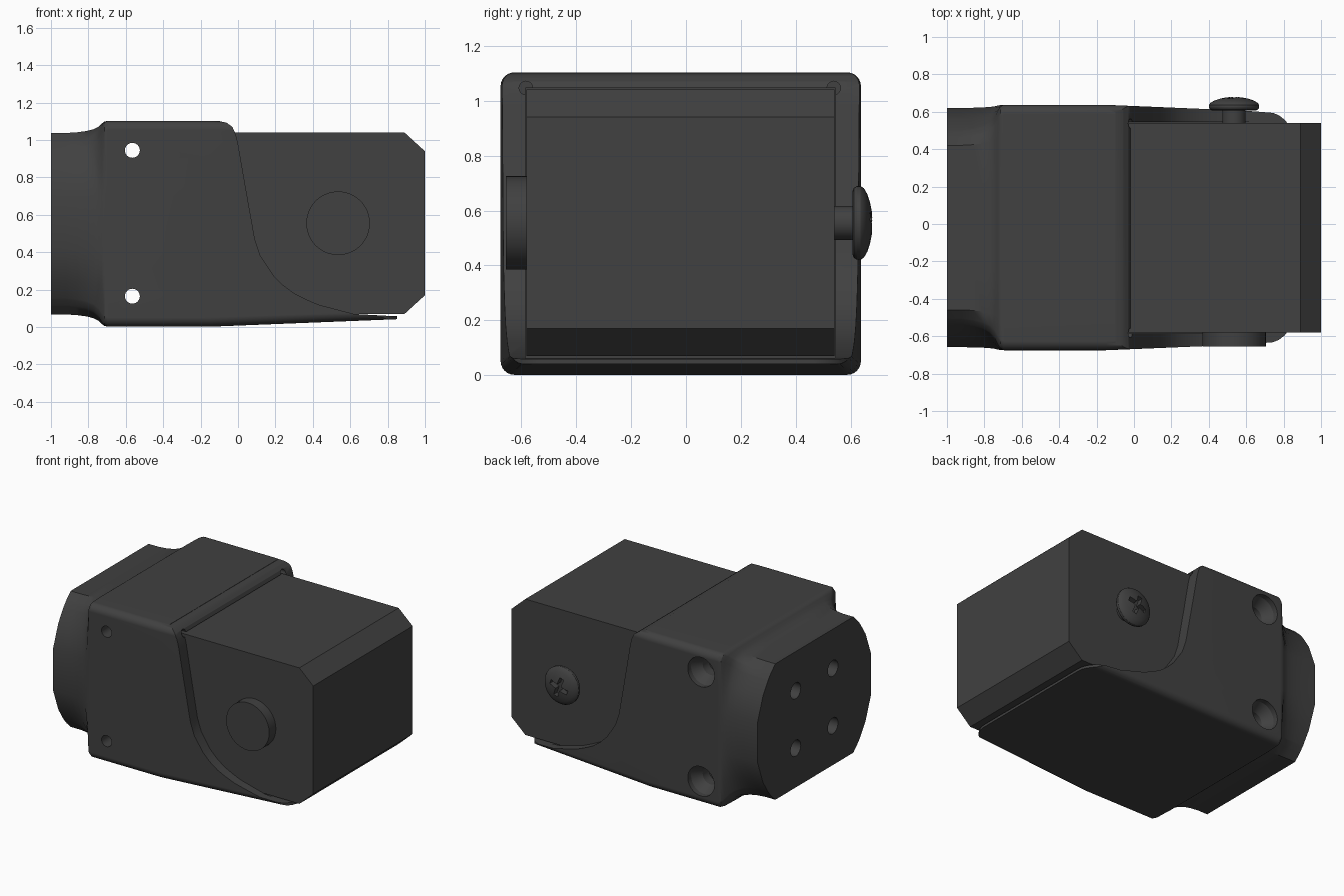
import bpy, bmesh, math
from mathutils import Vector

if "Cube" in bpy.data.objects:
    bpy.data.objects.remove(bpy.data.objects["Cube"])

CY, CZ = -0.019, 0.5525            # centre line of housing
PX, PZ = 0.535, 0.555              # pivot of the horn and screw

grey = bpy.data.materials.new("dark_grey")
grey.diffuse_color = (0.052, 0.052, 0.052, 1)
grey.use_nodes = True
grey.node_tree.nodes["Principled BSDF"].inputs["Base Color"].default_value = grey.diffuse_color


def loft(name, rings):
    """Closed solid through rings with equal point counts."""
    bm = bmesh.new()
    vs = [[bm.verts.new(p) for p in ring] for ring in rings]
    n = len(vs[0])
    for a, b in zip(vs, vs[1:]):
        for i in range(n):
            j = (i + 1) % n
            bm.faces.new((a[i], a[j], b[j], b[i]))
    bm.faces.new(vs[0])
    bm.faces.new(vs[-1])
    bmesh.ops.recalc_face_normals(bm, faces=bm.faces)
    me = bpy.data.meshes.new(name)
    bm.to_mesh(me)
    bm.free()
    me.materials.append(grey)
    ob = bpy.data.objects.new(name, me)
    bpy.context.collection.objects.link(ob)
    return ob


def prism(name, pts, axis, lo, hi):
    if axis == 'y':
        return loft(name, [[(u, w, v) for u, v in pts] for w in (lo, hi)])
    return loft(name, [[(u, v, w) for u, v in pts] for w in (lo, hi)])


def lathe(name, axis, c, profile, n=32):
    """Turned solid along x or y; profile holds (position, radius)."""
    rings = []
    for t, r in profile:
        ring = []
        for i in range(n):
            a = 2 * math.pi * i / n
            u, v = c[0] + r * math.cos(a), c[1] + r * math.sin(a)
            ring.append((t, u, v) if axis == 'x' else (u, t, v))
        rings.append(ring)
    return loft(name, rings)


def box(name, x, y, z):
    return prism(name, [(x[0], z[0]), (x[1], z[0]), (x[1], z[1]), (x[0], z[1])], 'y', *y)


def cut(ob, cutters):
    bpy.context.view_layer.objects.active = ob
    for c in cutters:
        m = ob.modifiers.new("cut", 'BOOLEAN')
        m.operation, m.solver, m.object = 'DIFFERENCE', 'EXACT', c
        bpy.ops.object.modifier_apply(modifier=m.name)
        bpy.data.objects.remove(c)


def smooth(ob):
    bpy.ops.object.select_all(action='DESELECT')
    ob.select_set(True)
    bpy.context.view_layer.objects.active = ob
    bpy.ops.object.shade_smooth_by_angle(angle=math.radians(30))
    m = ob.modifiers.new("weighted", 'WEIGHTED_NORMAL')
    m.keep_sharp = True


def section(x, t, hy, low):
    """Housing cross-section: t=0 clipped circle, t=1 rounded rectangle."""
    hz, r, pts = 0.5505, 0.05, []
    quads = [(1, 1, 0), (-1, 1, 90), (-1, -1, 180), (1, -1, 270)]
    edges = [[(0.499, 1), (0.25, 1), (-0.25, 1), (-0.499, 1)],
             [(-1, 0.35), (-1, 0.15), (-1, -0.15), (-1, -0.35)],
             [(-0.499, -1), (-0.25, -1), (0.25, -1), (0.499, -1)],
             [(1, -0.35), (1, -0.15), (1, 0.15), (1, 0.35)]]
    for (sy, sz, a0), extra in zip(quads, edges):
        for k in range(7):
            a = math.radians(a0 + 15 * k)
            pts.append((sy * (hy - r) + r * math.cos(a), sz * (hz - r) + r * math.sin(a)))
        for u, v in extra:
            pts.append((u * hy if abs(u) == 1 else u, v * hz if abs(v) == 1 else v))
    ring = []
    for y, z in pts:
        d = Vector((y, z)).normalized()
        c = d * min(0.656, 0.485 / max(abs(d.y), 1e-6))
        p = c.lerp(Vector((y, z)), t)
        if p.y < 0:
            p.y *= 1 - low / hz
        ring.append((x, CY + p.x, CZ + p.y))
    return ring


# Housing: round neck flaring into a box that tapers forward
housing = loft("housing", [section(*s) for s in [
    (-1.0, 0, 0.656, 0), (-0.92, 0.0, 0.656, 0), (-0.86, 0.06, 0.656, 0),
    (-0.81, 0.16, 0.656, 0), (-0.77, 0.32, 0.656, 0), (-0.745, 0.52, 0.656, 0),
    (-0.728, 0.78, 0.656, 0), (-0.715, 0.93, 0.656, 0), (-0.695, 1, 0.656, 0),
    (-0.15, 1, 0.656, 0), (1.0, 1, 0.608, 0.046)]])

# Swept front edge of the side walls
sweep = prism("sweep_cutter", [
    (-0.1, 1.101), (-0.06, 1.092), (-0.03, 1.07), (-0.012, 1.03), (0.0, 0.98),
    (0.04, 0.75), (0.09, 0.47), (0.12, 0.38), (0.19, 0.275), (0.24, 0.225),
    (0.3, 0.18), (0.36, 0.15), (0.43, 0.12), (0.62, 0.07), (0.8, 0.06),
    (1.2, 0.06), (1.2, 1.3), (-0.1, 1.3)], 'y', -1, 1)

# Rounded end of the floor tongue
arc = [(0.70 + 0.15 * math.sin(math.radians(a)), 0.47 + 0.15 * math.cos(math.radians(a)))
       for a in range(0, 91, 15)]
outline = [(x, CY + y) for x, y in arc] + [(x, CY - y) for x, y in reversed(arc)]
tongue = prism("tongue_cutter", outline + [(0.70, -0.9), (1.2, -0.9), (1.2, 0.9), (0.70, 0.9)],
               'z', -0.5, 1.5)

# Motor pocket with corner reliefs
cutters = [sweep, tongue, box("pocket_cutter", (-0.4, 1.3), (-0.585, 0.545), (0.063, 1.046))]
for y in (-0.583, 0.538):
    for z in (0.064, 1.046):
        cutters.append(lathe("relief_cutter", 'x', (y, z), [(-0.3, 0.025), (0.5, 0.025)], 16))

# Side bolt holes, countersunk at the back
for z in (0.165, 0.945):
    cutters.append(lathe("bolt_cutter", 'y', (-0.565, z), [
        (-0.9, 0.04), (0.46, 0.04), (0.461, 0.062), (0.53, 0.062), (0.60, 0.105), (0.9, 0.105)]))

# Mounting holes in the neck face
for y in (-0.21, 0.21):
    for z in (-0.205, 0.205):
        cutters.append(lathe("mount_cutter", 'x', (CY + y, CZ + z), [(-1.2, 0.057), (-0.7, 0.057)]))
cut(housing, cutters)
smooth(housing)

# Motor block with chamfered front
prism("motor_block", [(-0.395, 0.07), (0.89, 0.07), (1.0, 0.17), (1.0, 0.94),
                      (0.89, 1.04), (-0.395, 1.04)], 'y', -0.58, 0.54)

# Horn disc on the front side
smooth(lathe("horn_disc", 'y', (PX, PZ), [(-0.655, 0.17), (-0.57, 0.17)], 48))

# Pivot screw on the back side
smooth(lathe("screw_shaft", 'y', (PX, PZ), [(0.53, 0.062), (0.62, 0.062)]))
head = lathe("screw_head", 'y', (PX, PZ), [
    (0.606, 0.115), (0.611, 0.127), (0.622, 0.134), (0.636, 0.134), (0.648, 0.126),
    (0.660, 0.105), (0.670, 0.075), (0.677, 0.04), (0.679, 0.01)], 40)
slots = []
for k in range(2):
    a = math.radians(20 + 90 * k)
    u, v = Vector((math.cos(a), math.sin(a))), Vector((-math.sin(a), math.cos(a)))
    pts = [Vector((PX, PZ)) + u * s * 0.07 + v * w * 0.016
           for s, w in ((1, 1), (-1, 1), (-1, -1), (1, -1))]
    slots.append(prism("slot_cutter", pts, 'y', 0.635, 0.75))
cut(head, slots)
smooth(head)
